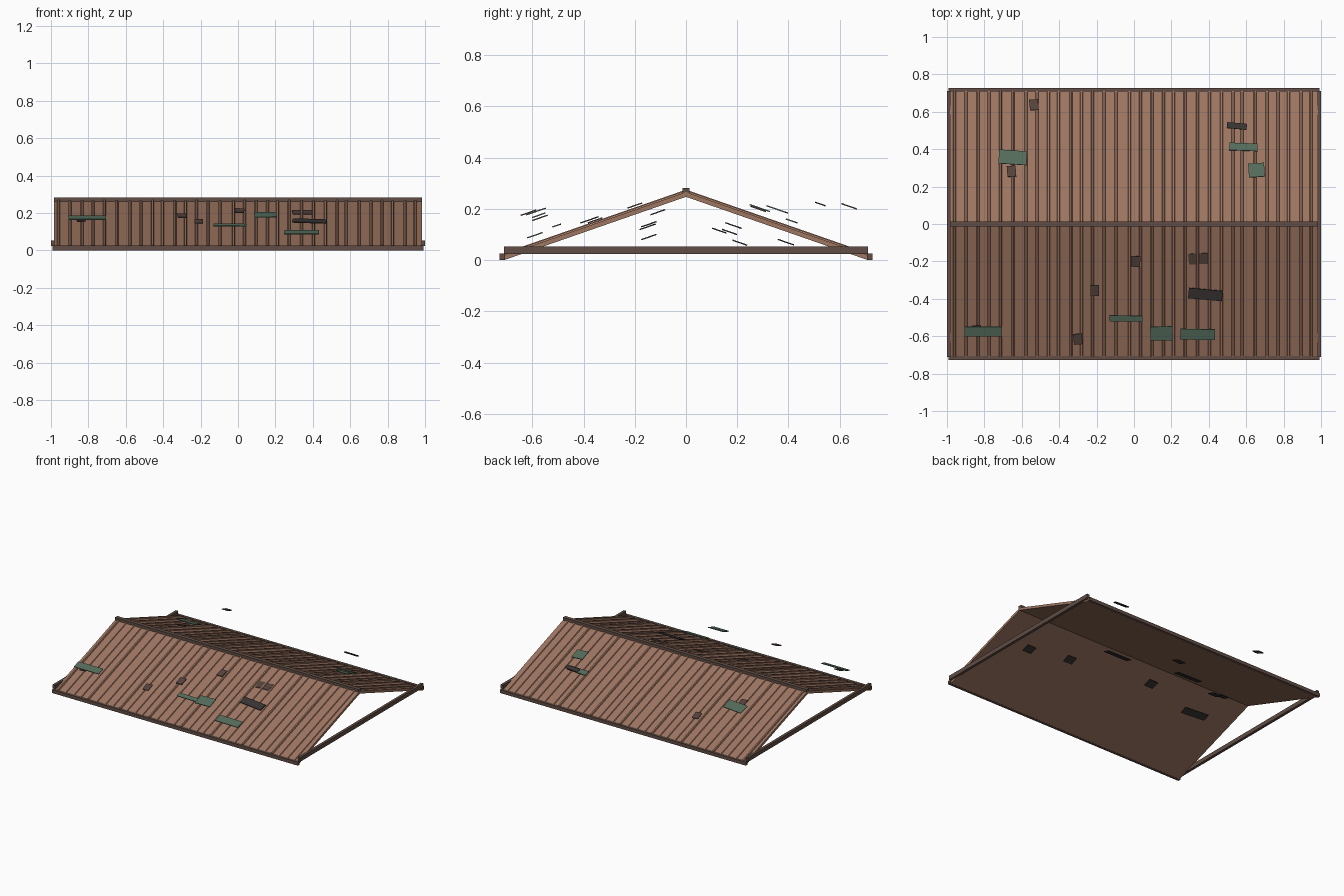
import bpy, math, random
from mathutils import Matrix, Vector

if "Cube" in bpy.data.objects:
    bpy.data.objects.remove(bpy.data.objects["Cube"])

random.seed(4)


def mat(name, c):
    m = bpy.data.materials.new(name)
    m.diffuse_color = (*c, 1)
    m.use_nodes = True
    m.node_tree.nodes["Principled BSDF"].inputs["Base Color"].default_value = m.diffuse_color
    return m


RUST = mat("rust_sheet", (0.34, 0.18, 0.12))
WOOD = mat("dark_wood", (0.12, 0.075, 0.06))
GREEN = mat("green_patch", (0.09, 0.15, 0.105))
DARK = mat("dark_patch", (0.04, 0.035, 0.033))
BROWN = mat("brown_patch", (0.09, 0.055, 0.045))


def box(name, loc, size, m, rot=None):
    bpy.ops.mesh.primitive_cube_add(size=1)
    ob = bpy.context.object
    ob.name = name
    scale = Matrix.Diagonal((*size, 1))
    turn = rot.to_4x4() if rot else Matrix.Identity(4)
    ob.data.transform(Matrix.Translation(loc) @ turn @ scale)
    ob.data.materials.append(m)
    return ob


TILT = math.atan2(0.247, 0.71)

# corrugated roof slopes: ribbed profile in x, swept from ridge to eave
profile = [(-0.985, 0)]
ribs = 32
pitch = 1.97 / ribs
for i in range(ribs):
    x = -0.985 + pitch * (i + 0.5) + random.uniform(-0.008, 0.008)
    h = 0.006 if i % 4 else 0.009
    profile += [(x - 0.008, 0), (x - 0.005, h), (x + 0.005, h), (x + 0.008, 0)]
profile.append((0.985, 0))
outline = [(-0.985, -0.019)] + profile + [(0.985, -0.019)]
k = len(outline)
for s, name in ((-1, "front_roof_slope"), (1, "back_roof_slope")):
    ridge = [(x, 0, 0.266 + h) for x, h in outline]
    eave = [(x, s * 0.71, 0.019 + h) for x, h in outline]
    faces = [(i, (i + 1) % k, (i + 1) % k + k, i + k) for i in range(k)]
    faces += [tuple(range(k))[::-1], tuple(range(k, 2 * k))]
    if s < 0:
        faces = [f[::-1] for f in faces]
    me = bpy.data.meshes.new(name)
    me.from_pydata(ridge + eave, [], faces)
    me.materials.append(RUST)
    bpy.context.collection.objects.link(bpy.data.objects.new(name, me))

# ridge cap, eave beams, gable tie beams
box("ridge_cap", (0, 0, 0.269), (1.97, 0.028, 0.025), WOOD)
for s, a, b in ((-1, "front", "left"), (1, "back", "right")):
    box(a + "_eave_beam", (0, s * 0.717, 0.0125), (1.985, 0.02, 0.025), WOOD)
    box(b + "_tie_beam", (s * 0.99, 0, 0.039), (0.02, 1.42, 0.03), WOOD)


def patch(name, x, y, z, l, d, m):
    # lies parallel to the slope, turned a little
    turn = math.radians(random.uniform(-6, 6))
    r = Matrix.Rotation(-math.copysign(TILT, y), 3, 'X') @ Matrix.Rotation(turn, 3, 'Z')
    box(name, (x, y, z), (l, d, 0.005), m, r)


# small square patches: x, y, z
for x, y, z in [(-0.84, -0.57, 0.165), (-0.3, -0.615, 0.185), (-0.21, -0.355, 0.155),
                (0.01, -0.2, 0.213), (0.315, -0.187, 0.203), (0.372, -0.185, 0.203),
                (-0.535, 0.637, 0.21), (-0.655, 0.282, 0.2)]:
    patch("small_patch", x, y, z, 0.047, 0.06, BROWN)

# long patches: x, y, z, length, depth
for x, y, z, l, d in [(-0.805, -0.575, 0.175, 0.2, 0.055), (-0.043, -0.505, 0.135, 0.175, 0.033),
                      (0.147, -0.585, 0.19, 0.12, 0.078), (0.34, -0.59, 0.097, 0.185, 0.06),
                      (-0.648, 0.356, 0.198, 0.15, 0.078), (0.585, 0.412, 0.153, 0.15, 0.042),
                      (0.655, 0.288, 0.203, 0.085, 0.078)]:
    patch("green_patch", x, y, z, l, d, GREEN)
patch("dark_patch", 0.382, -0.377, 0.157, 0.182, 0.058, DARK)
patch("dark_strip", 0.55, 0.524, 0.219, 0.106, 0.033, DARK)

# patches fallen beneath the roof: x, y, z
for x, y, z in [(0.78, -0.145, 0.09), (0.43, -0.145, 0.14), (-0.24, -0.11, 0.187),
                (-0.52, 0.21, 0.068), (-0.62, 0.17, 0.11), (-0.06, 0.39, 0.07)]:
    patch("fallen_patch", x, y, z, 0.07, 0.06, DARK)
for x, y, z in [(-0.65, -0.15, 0.13), (0.25, 0.13, 0.115), (-0.31, 0.185, 0.135)]:
    patch("fallen_sheet", x, y, z, 0.19, 0.055, DARK)
